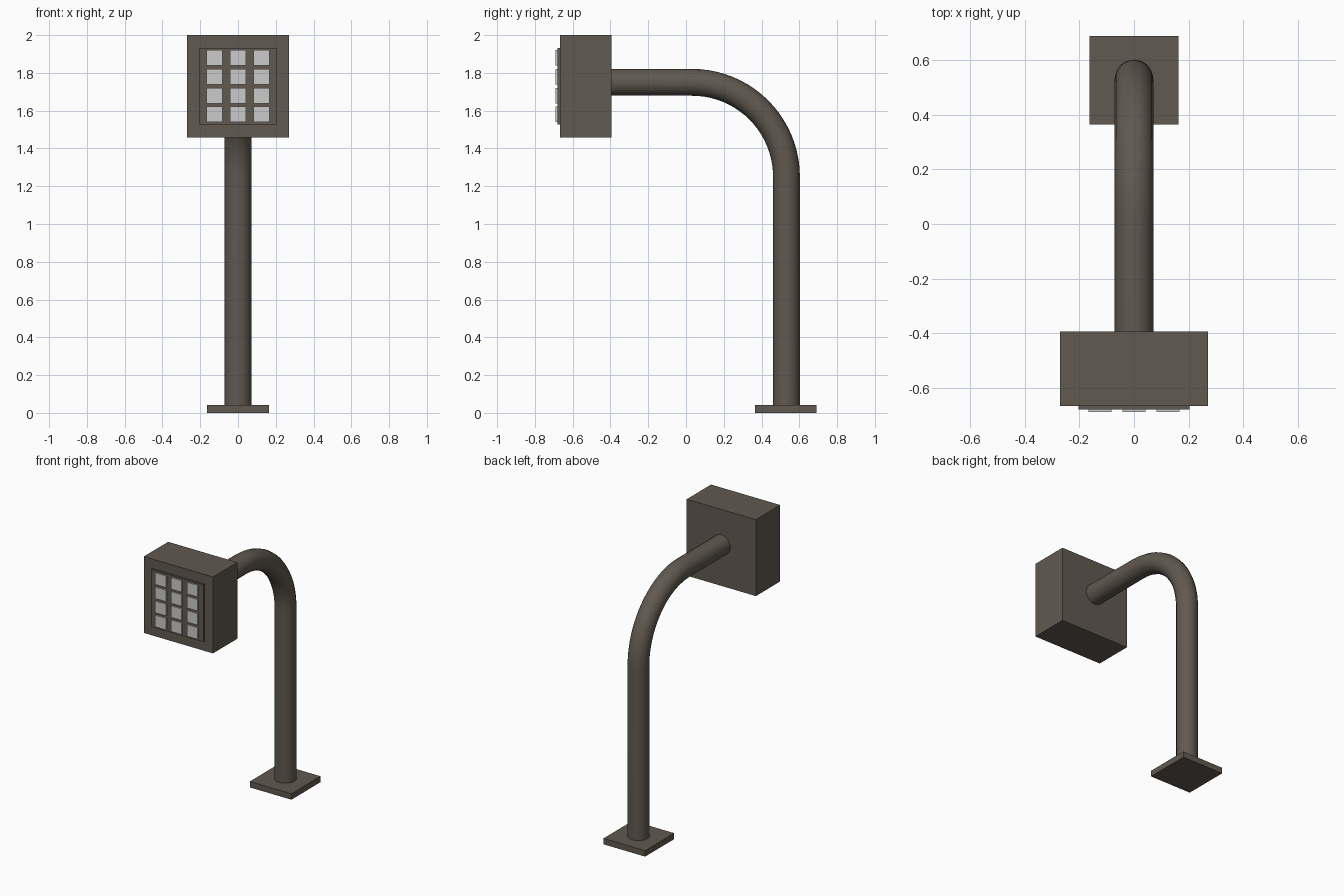
import bpy
import math
from mathutils import Vector

if "Cube" in bpy.data.objects:
    bpy.data.objects.remove(bpy.data.objects["Cube"])


def material(name, rgb):
    m = bpy.data.materials.new(name)
    m.diffuse_color = (*rgb, 1)
    m.use_nodes = True
    m.node_tree.nodes["Principled BSDF"].inputs["Base Color"].default_value = m.diffuse_color
    return m


BRONZE = material("dark_bronze", (0.12, 0.10, 0.08))
SILVER = material("key_silver", (0.55, 0.55, 0.55))


def box(name, low, high, mat):
    low, high = Vector(low), Vector(high)
    bpy.ops.mesh.primitive_cube_add(size=1, location=(low + high) / 2)
    ob = bpy.context.object
    ob.name = name
    ob.scale = high - low
    bpy.ops.object.transform_apply(location=False, rotation=False, scale=True)
    ob.data.materials.append(mat)
    return ob


# Base plate
box("base_plate", (-0.163, 0.365, 0), (0.163, 0.69, 0.042), BRONZE)

# Gooseneck pole: straight post, quarter bend, straight arm
POST_Y, ARM_Z, BEND, RADIUS = 0.532, 1.75, 0.5, 0.071
STEPS = 20
path = [(0, POST_Y, 0.03)]
for i in range(STEPS + 1):
    a = math.pi / 2 * i / STEPS
    path.append((0, POST_Y - BEND + BEND * math.cos(a),
                 ARM_Z - BEND + BEND * math.sin(a)))
path.append((0, -0.41, ARM_Z))
curve = bpy.data.curves.new("pole", "CURVE")
curve.dimensions = "3D"
curve.bevel_depth = RADIUS
curve.bevel_resolution = 6
curve.use_fill_caps = True
spline = curve.splines.new("POLY")
spline.points.add(len(path) - 1)
for point, co in zip(spline.points, path):
    point.co = (*co, 1)
pole = bpy.data.objects.new("gooseneck_pole", curve)
bpy.context.collection.objects.link(pole)
curve.materials.append(BRONZE)
bpy.ops.object.select_all(action="DESELECT")
pole.select_set(True)
bpy.context.view_layer.objects.active = pole
bpy.ops.object.convert(target="MESH")
bpy.ops.object.shade_smooth_by_angle(angle=math.radians(35))

# Keypad housing and raised face panel
box("keypad_housing", (-0.271, -0.667, 1.459), (0.271, -0.395, 2.0), BRONZE)
box("face_panel", (-0.204, -0.68, 1.526), (0.204, -0.66, 1.933), BRONZE)

# Keys: three columns by four rows
for row in range(4):
    for col in range(3):
        x, z = (col - 1) * 0.124, 1.88 - row * 0.1
        box(f"key_{row + 1}_{col + 1}", (x - 0.042, -0.69, z - 0.041),
            (x + 0.042, -0.675, z + 0.041), SILVER)
